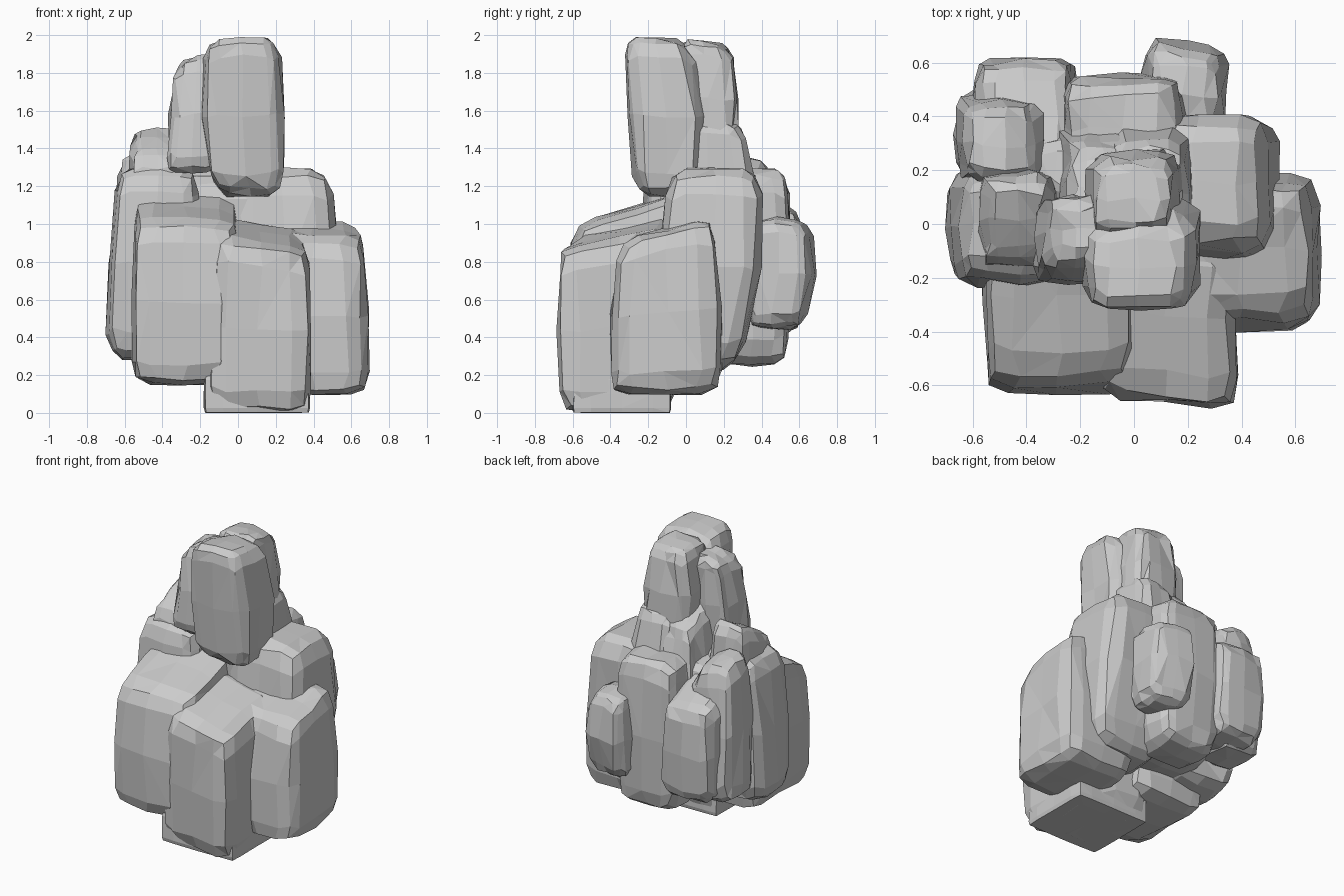
import bpy, bmesh, math, random

if "Cube" in bpy.data.objects:
    bpy.data.objects.remove(bpy.data.objects["Cube"])

random.seed(7)


def spow(v, e):
    return math.copysign(abs(v) ** e, v)


def drop(s, u):
    # lowers the +side for s > 0, the -side for s < 0
    return abs(s) * (1 + math.copysign(1, s) * u) / 2


def rock(name, x, y, z, top=(0, 0, 0, 0), bot=(0, 0, 0, 0), slope=(0, 0),
         p=4.6, jit=0.014, shear=0, e=3):
    """Chiselled boulder filling the x, y, z ranges; top/bot are insets of the
    -x, +x, -y, +y sides, slope tilts the top, shear skews y along x."""
    bm = bmesh.new()
    bmesh.ops.create_cube(bm, size=2)
    bmesh.ops.subdivide_edges(bm, edges=bm.edges[:], cuts=3, use_grid_fill=True)
    for v in bm.verts:
        c = [spow(a, 0.65) for a in v.co]
        n = sum(abs(a) ** p for a in c) ** (1 / p)
        u, w, h = c[0] / n, c[1] / n, spow(c[2] / n, 0.65)
        t = (h + 1) / 2
        a, b = t ** e, (1 - t) ** e
        i = [top[k] * a + bot[k] * b for k in range(4)]
        x0, x1, y0, y1 = x[0] + i[0], x[1] - i[1], y[0] + i[2], y[1] - i[3]
        zt = z[1] - drop(slope[0], u) - drop(slope[1], w)
        v.co = (x0 + (x1 - x0) * (u + 1) / 2 + random.uniform(-jit, jit),
                y0 + (y1 - y0) * (w + 1) / 2 + shear * u + random.uniform(-jit, jit),
                max(0, z[0] + (zt - z[0]) * t + random.uniform(-jit, jit) * 0.7))
    bmesh.ops.triangulate(bm, faces=[f for f in bm.faces if random.random() < 0.3])
    me = bpy.data.meshes.new(name)
    bm.to_mesh(me)
    bm.free()
    ob = bpy.data.objects.new(name, me)
    bpy.context.collection.objects.link(ob)
    return ob


# Summit boulders
rock("summit_rock", (-0.22, 0.245), (-0.325, 0.165), (1.14, 2.02),
     top=(0.04, 0.02, 0.0, 0.17), bot=(0.1, 0, 0.06, 0.09), slope=(-0.02, 0.03), p=4)
rock("summit_back_rock", (-0.18, 0.18), (-0.05, 0.285), (1.35, 1.99),
     top=(0.03, 0.04, 0, 0.05), slope=(0, 0.03), p=4)
rock("summit_left_rock", (-0.38, -0.1), (-0.23, 0.1), (1.27, 1.92),
     top=(0.06, 0, 0.1, 0.0), slope=(-0.06, 0), e=2)

# Shoulder rocks under the summit
rock("shoulder_back_right", (-0.12, 0.23), (-0.1, 0.38), (0.95, 1.6),
     top=(0.03, 0.04, 0, 0.08), slope=(0, 0.06), e=2)
rock("shoulder_back_left", (-0.31, 0.05), (0.0, 0.39), (0.8, 1.62),
     top=(0.08, 0.04, 0, 0.1), slope=(0, 0.14), e=2)
rock("shoulder_left", (-0.59, -0.28), (-0.18, 0.21), (0.75, 1.54),
     top=(0.03, 0.02, 0.03, 0.03), slope=(0, -0.16))
rock("core_rock", (-0.4, 0.2), (-0.1, 0.35), (0.3, 1.26))

# Front boulders
rock("front_left_rock", (-0.56, 0.0), (-0.635, 0.05), (0.15, 1.2),
     top=(0.01, 0.0, 0.05, 0), bot=(0, 0, 0.02, 0), slope=(0.03, -0.18), p=6.5)
rock("front_centre_rock", (-0.17, 0.39), (-0.665, -0.02), (0.0, 1.06),
     top=(0.05, 0.02, 0.0, 0), bot=(0.0, 0, 0.03, 0.06), slope=(0.08, -0.13),
     p=7, shear=-0.025)
rock("base_slab", (-0.18, 0.38), (-0.6, -0.08), (0.0, 0.2), p=30, jit=0.002)
rock("right_rock", (0.12, 0.69), (-0.4, 0.185), (0.1, 1.06),
     top=(0, 0.03, 0.06, 0.03), slope=(0.03, -0.12), p=6.5)

# Rear and left boulders
rock("back_right_rock", (-0.04, 0.565), (-0.15, 0.42), (0.23, 1.3),
     top=(0, 0.08, 0.06, 0.02), bot=(0, 0.08, 0, 0.16), p=5)
rock("back_small_rock", (0.02, 0.36), (0.33, 0.7), (0.44, 1.03),
     top=(0.03, 0.04, 0, 0.05), bot=(0.04, 0.04, 0, 0.1), p=4, shear=-0.02)
rock("back_centre_rock", (-0.29, 0.2), (0.15, 0.56), (0.25, 1.3),
     top=(0.03, 0.02, 0, 0.01), bot=(0.02, 0.02, 0, 0.02), p=5)
rock("back_left_rock", (-0.62, -0.2), (0.2, 0.63), (0.42, 1.24),
     top=(0.05, 0.03, 0, 0.03), bot=(0.03, 0, 0, 0.02), slope=(0, 0.16))
rock("left_back_rock", (-0.665, -0.32), (0.15, 0.5), (0.4, 1.42),
     top=(0.05, 0.03, 0, 0.06), slope=(0.08, 0.06))
rock("left_rock", (-0.695, -0.2), (-0.25, 0.22), (0.28, 1.31),
     top=(0.07, 0, 0.05, 0.02), bot=(0, 0, 0.03, 0.03))
